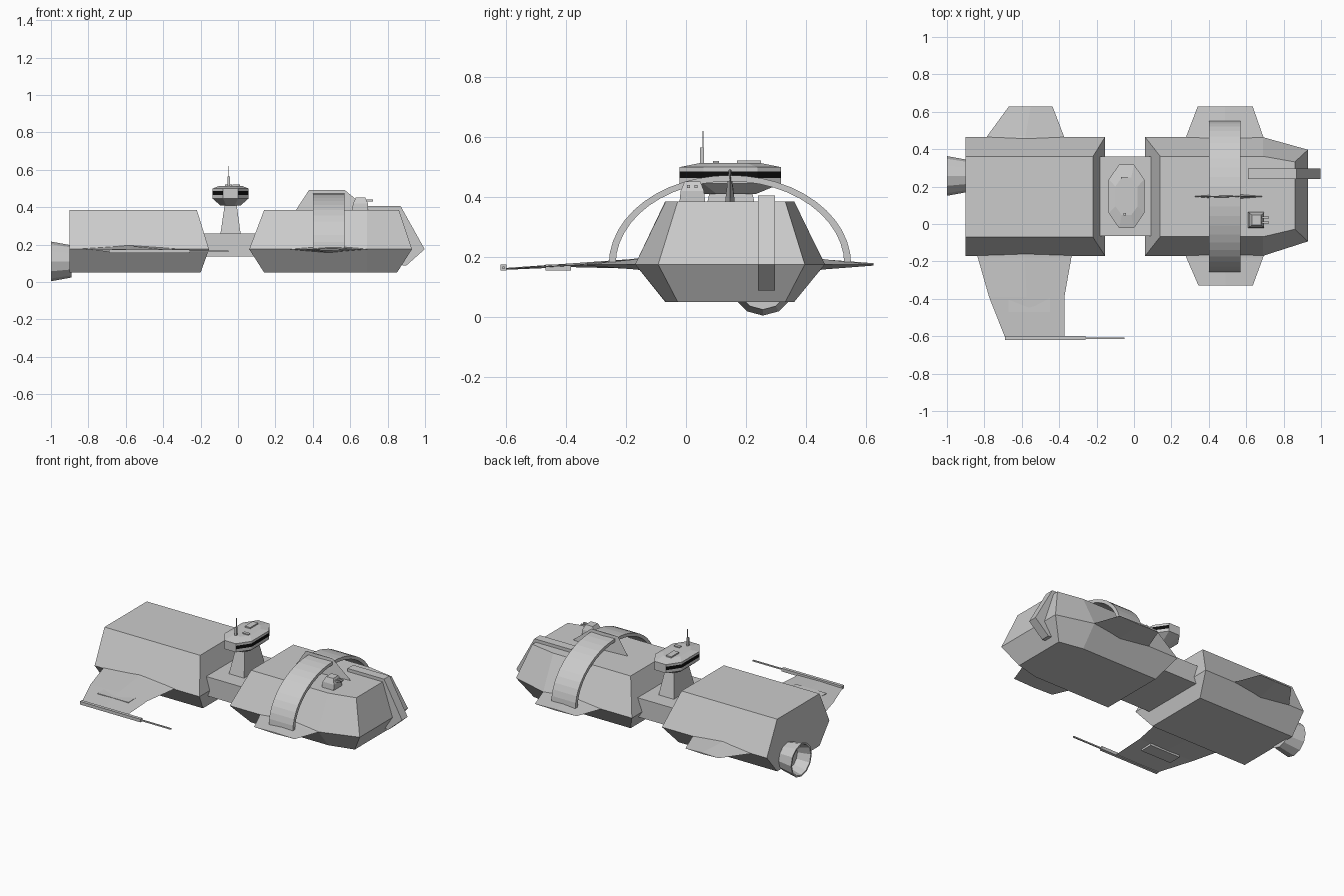
import bpy, bmesh, math

cube = bpy.data.objects.get("Cube")
if cube:
    bpy.data.objects.remove(cube, do_unlink=True)


def material(name, value):
    mat = bpy.data.materials.new(name)
    mat.use_nodes = True
    colour = (value, value, value, 1)
    mat.diffuse_color = colour
    mat.node_tree.nodes["Principled BSDF"].inputs["Base Color"].default_value = colour
    return mat


GREY = material("hull_grey", 0.6)
BLACK = material("window_black", 0.004)
CY = 0.147  # centre line of the hull


def loft(name, rings, rule=None):
    """Skin a stack of equal-length point rings and cap both ends."""
    bm = bmesh.new()
    rows = [[bm.verts.new(p) for p in ring] for ring in rings]
    n = len(rows[0])
    for a, b in zip(rows, rows[1:]):
        for i in range(n):
            j = (i + 1) % n
            bm.faces.new((a[i], a[j], b[j], b[i]))
    bm.faces.new(rows[0])
    bm.faces.new(rows[-1])
    bmesh.ops.recalc_face_normals(bm, faces=bm.faces)
    if rule:
        for f in bm.faces:
            f.material_index = int(rule(f))
    mesh = bpy.data.meshes.new(name)
    bm.to_mesh(mesh)
    bm.free()
    mesh.materials.append(GREY)
    if rule:
        mesh.materials.append(BLACK)
    obj = bpy.data.objects.new(name, mesh)
    bpy.context.collection.objects.link(obj)
    return obj


def rect(x0, x1, y0, y1, z):
    return [(x0, y0, z), (x1, y0, z), (x1, y1, z), (x0, y1, z)]


def box(name, x0, x1, y0, y1, z0, z1):
    return loft(name, [rect(x0, x1, y0, y1, z0), rect(x0, x1, y0, y1, z1)])


def wing(name, sections, upright=False):
    """Diamond-section blade; section = (rear x, front x, span, offset, half thickness)."""
    rings = []
    for x0, x1, s, o, t in sections:
        mid = (x0 + x1) / 2
        pts = [(x0, o), (mid, o + t), (x1, o), (mid, o - t)]
        rings.append([(x, d, s) if upright else (x, s, d) for x, d in pts])
    return loft(name, rings)


def circle_x(x, r, cy, cz, n=12):
    return [(x, cy + r * math.cos(math.tau * i / n), cz + r * math.sin(math.tau * i / n))
            for i in range(n)]


# Rear hull: hexagonal section with a sloped forward end
loft("rear_hull", [
    rect(-0.9, -0.2, -0.07, 0.36, 0.05),
    rect(-0.9, -0.155, -0.17, 0.465, 0.175),
    rect(-0.9, -0.22, -0.07, 0.36, 0.385)])


# Front hull: same section, tapering at the nose
def nose_ring(x0, xt, x1, half, half_end, z):
    return [(x0, CY - half, z), (xt, CY - half, z), (x1, CY + 0.005 - half_end, z),
            (x1, CY + 0.005 + half_end, z), (xt, CY + half, z), (x0, CY + half, z)]


loft("front_hull", [
    nose_ring(0.14, 0.69, 0.85, 0.215, 0.18, 0.05),
    nose_ring(0.06, 0.69, 0.93, 0.317, 0.245, 0.175),
    nose_ring(0.14, 0.69, 0.86, 0.215, 0.18, 0.385)])

# Connecting neck and bridge pedestal
box("neck", -0.19, 0.11, -0.065, 0.36, 0.135, 0.258)
loft("bridge_pedestal", [
    rect(-0.095, 0.015, 0.04, 0.26, 0.25),
    rect(-0.07, -0.008, 0.08, 0.22, 0.42)])


# Bridge: long octagon with a dark window band
def octagon(hx, hy, z):
    pts = [(hx, -0.53 * hy), (hx, 0.53 * hy), (0.42 * hx, hy), (-0.42 * hx, hy),
           (-hx, 0.53 * hy), (-hx, -0.53 * hy), (-0.42 * hx, -hy), (0.42 * hx, -hy)]
    return [(x - 0.04, y + 0.148, z) for x, y in pts]


def is_window(face):
    z = face.calc_center_median().z
    return 0.47 < z < 0.48 and abs(face.normal.y) < 0.95


loft("bridge", [
    octagon(0.055, 0.085, 0.41), octagon(0.095, 0.17, 0.445),
    octagon(0.095, 0.17, 0.464), octagon(0.095, 0.17, 0.486),
    octagon(0.095, 0.17, 0.5), octagon(0.06, 0.1, 0.514)], is_window)
box("bridge_hatch", -0.07, -0.032, 0.17, 0.25, 0.505, 0.522)
box("bridge_sensor", -0.03, 0.01, 0.09, 0.11, 0.5, 0.52)
box("antenna_base", -0.056, -0.044, 0.046, 0.06, 0.5, 0.565)
box("antenna", -0.052, -0.048, 0.055, 0.059, 0.5, 0.62)

# Wings and dorsal fin
wing("front_right_wing", [(0.26, 0.71, -0.13, 0.176, 0.022), (0.28, 0.69, -0.18, 0.175, 0.016),
                          (0.345, 0.635, -0.33, 0.175, 0.004)])
wing("front_left_wing", [(0.26, 0.71, 0.425, 0.176, 0.022), (0.28, 0.69, 0.47, 0.175, 0.016),
                         (0.34, 0.635, 0.627, 0.175, 0.004)])
wing("rear_left_wing", [(-0.81, -0.36, 0.425, 0.176, 0.022), (-0.785, -0.375, 0.47, 0.175, 0.016),
                        (-0.67, -0.435, 0.627, 0.175, 0.004)])
wing("rear_right_wing", [(-0.85, -0.32, -0.13, 0.178, 0.022), (-0.835, -0.335, -0.18, 0.177, 0.016),
                         (-0.775, -0.372, -0.39, 0.172, 0.006), (-0.69, -0.372, -0.605, 0.16, 0.003)])
wing("dorsal_fin", [(0.3, 0.71, 0.37, CY, 0.018), (0.31, 0.7, 0.385, CY, 0.016),
                    (0.38, 0.57, 0.492, CY, 0.004)], upright=True)

# Wing pod, wing-tip bar and gun rod
box("wing_pod", -0.67, -0.45, -0.47, -0.385, 0.155, 0.174)
box("wing_tip_bar", -0.69, -0.26, -0.62, -0.6, 0.154, 0.174)
box("wing_tip_rod", -0.27, -0.05, -0.614, -0.606, 0.16, 0.168)

# Arched band over the front hull
arch = []
for i in range(25):
    a = math.pi * i / 24
    c, s = math.cos(a), math.sin(a)
    arch.append([(x, CY + r * c, 0.175 + h * s)
                 for x, r, h in ((0.4, 0.405, 0.298), (0.57, 0.405, 0.298),
                                 (0.57, 0.382, 0.278), (0.4, 0.382, 0.278))])
loft("arch_band", arch)

# Folded strip running over the nose
profile = [(0.61, 0.38), (0.61, 0.405), (0.87, 0.405), (0.998, 0.175),
           (0.9, 0.088), (0.87, 0.09), (0.925, 0.175), (0.85, 0.38)]
loft("nose_strip", [[(x, y, z) for x, z in profile] for y in (0.24, 0.297)])

# Twin-barrel turret
loft("turret", [rect(0.61, 0.695, -0.022, 0.065, 0.38),
                rect(0.615, 0.695, -0.018, 0.06, 0.42),
                rect(0.63, 0.68, -0.005, 0.048, 0.452)])
for side, y in (("right", 0.008), ("left", 0.034)):
    box(side + "_barrel", 0.64, 0.722, y - 0.005, y + 0.005, 0.43, 0.44)

# Hollow engine nozzle
loft("engine_nozzle", [circle_x(x, r, 0.257, 0.11) for x, r in
                       ((-0.89, 0.086), (-1.0, 0.106), (-1.0, 0.096), (-0.92, 0.074))])
